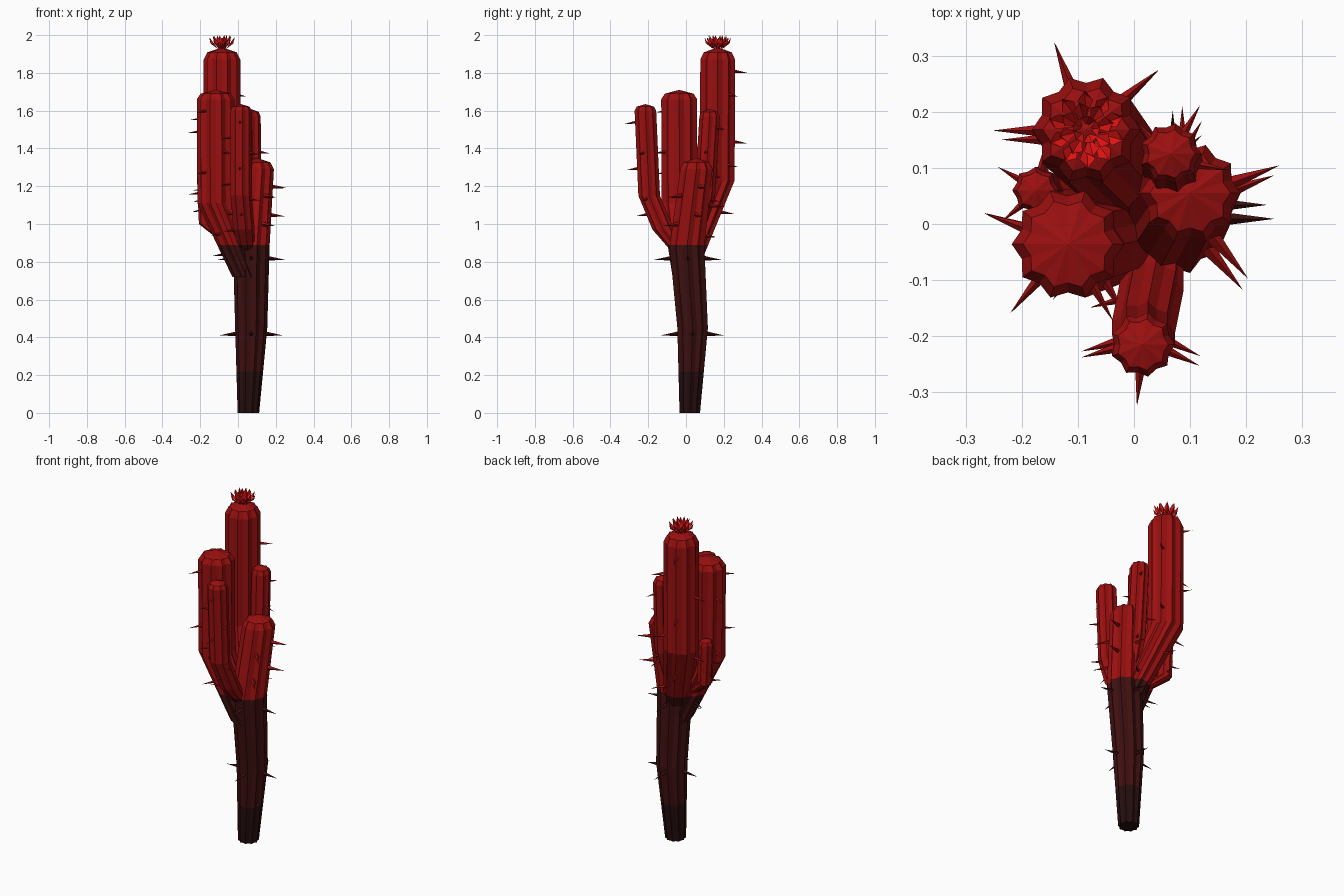
import bpy, bmesh
from math import sin, cos, pi, radians
from mathutils import Vector

old = bpy.data.objects.get("Cube")
if old:
    bpy.data.objects.remove(old, do_unlink=True)


def make_material(name, red, rest):
    color = (red, rest, rest, 1)
    mat = bpy.data.materials.new(name)
    mat.use_nodes = True
    mat.diffuse_color = color
    bsdf = mat.node_tree.nodes["Principled BSDF"]
    bsdf.inputs["Base Color"].default_value = color
    return mat


STEM_COLOURS = (
    make_material("charred base", 0.018, 0.004),
    make_material("dark red stem", 0.048, 0.005),
    make_material("red stem", 0.33, 0.005),
)
PETAL_COLOURS = (make_material("bright red petal", 0.78, 0.007),)
BANDS = (0.22, 0.89)  # heights where the stem colour changes
VALLEY = 0.86  # groove radius relative to rib radius


def finish(bm, name, materials):
    """Colour faces by height band and turn the bmesh into an object."""
    bmesh.ops.recalc_face_normals(bm, faces=bm.faces[:])
    if len(materials) > 1:
        for face in bm.faces:
            height = face.calc_center_median().z
            face.material_index = sum(height > band for band in BANDS)
    mesh = bpy.data.meshes.new(name)
    bm.to_mesh(mesh)
    bm.free()
    for material in materials:
        mesh.materials.append(material)
    obj = bpy.data.objects.new(name, mesh)
    bpy.context.collection.objects.link(obj)


def bridge(bm, lower, upper):
    """Join two equal loops of vertices with quads."""
    for i in range(len(lower)):
        bm.faces.new((lower[i - 1], lower[i], upper[i], upper[i - 1]))


def fan(bm, loop, apex):
    """Close a loop of vertices with triangles meeting at an apex."""
    for i in range(len(loop)):
        bm.faces.new((loop[i - 1], loop[i], apex))


def ribbed_stem(name, path, radii, ribs, cap):
    """Sweep a ribbed section along a path and close it with a bevelled low cone."""
    bm = bmesh.new()
    end = Vector(path[-1])
    centres = [Vector(p) for p in path] + [end + Vector((0, 0, cap * 0.6))]
    loops = []
    for centre, radius in zip(centres, radii + [radii[-1] * 0.8]):
        loop = []
        for i in range(ribs * 2):
            angle = pi * i / ribs
            reach = radius * (VALLEY if i % 2 else 1)
            offset = Vector((cos(angle), sin(angle), 0)) * reach
            loop.append(bm.verts.new(centre + offset))
        loops.append(loop)
    for lower, upper in zip(loops, loops[1:]):
        bridge(bm, lower, upper)
    bm.faces.new(loops[0])
    fan(bm, loops[-1], bm.verts.new(end + Vector((0, 0, cap))))
    for band in BANDS:
        geometry = bm.verts[:] + bm.edges[:] + bm.faces[:]
        bmesh.ops.bisect_plane(bm, geom=geometry, plane_co=(0, 0, band), plane_no=(0, 0, 1))
    finish(bm, name, STEM_COLOURS)


def point_on(path, radii, height):
    """Find the stem centre and radius at a height."""
    for i in range(len(path) - 1):
        start, end = Vector(path[i]), Vector(path[i + 1])
        if height <= end.z:
            break
    t = (height - start.z) / (end.z - start.z)
    return start.lerp(end, t), radii[i] + (radii[i + 1] - radii[i]) * t


def spines(name, path, radii, spots, length):
    """Four-sided spikes at (height, angle) spots on a stem."""
    bm = bmesh.new()
    up = Vector((0, 0, 1))
    for height, degrees in spots:
        centre, radius = point_on(path, radii, height)
        angle = radians(degrees)
        out = Vector((cos(angle), sin(angle), 0))
        side = up.cross(out)
        root = centre + out * radius * 0.8
        ring = [bm.verts.new(root + d * length * 0.16) for d in (side, up, -side, -up)]
        bm.faces.new(ring)
        fan(bm, ring, bm.verts.new(root + out * (length + radius * 0.2) - up * 0.01))
    finish(bm, name, STEM_COLOURS)


def outward_spots(facing, low, high, count):
    """Spread spots up a stem, cycling over its right, middle and left outer sides."""
    step = (high - low) / (count - 1)
    return [(low + step * i, facing + 70 * (i % 3 - 1)) for i in range(count)]


def arm(name, path, radius, ribs, cap, facing, count, length):
    """An upright arm that starts thinner inside the trunk, with spines outside."""
    radii = [radius * 0.75] + [radius] * (len(path) - 1)
    ribbed_stem(name, path, radii, ribs, cap)
    spots = outward_spots(facing, path[0][2] + 0.12, path[-1][2] - 0.06, count)
    spines(name + "_spines", path, radii, spots, length)


# Trunk, thinner at the foot, with two rings of spines below the arms
trunk = [(0.055, 0.02, 0), (0.07, 0.035, 0.45), (0.07, 0.005, 0.88), (0.1, 0.055, 1.29)]
trunk_radii = [0.057, 0.085, 0.097, 0.09]
ribbed_stem("trunk", trunk, trunk_radii, 10, 0.06)
trunk_spots = [(z, turn * 90) for z in (0.42, 0.82) for turn in range(4)]
spines("trunk_spines", trunk, trunk_radii,
       trunk_spots + outward_spots(20, 1, 1.2, 5), 0.085)

# Arms: path, radius, ribs, cap height, facing, spine count, spine length
tall_top = Vector((-0.085, 0.168, 1.87))
arm("tall_arm", [(0.045, 0.02, 0.82), (-0.085, 0.165, 1.23), tall_top],
    0.097, 10, 0.065, 110, 8, 0.07)
arm("thick_arm", [(0.045, 0, 0.72), (-0.115, -0.035, 1.11), (-0.118, -0.036, 1.66)],
    0.1, 10, 0.05, 230, 8, 0.06)
arm("front_arm", [(0.045, -0.03, 0.85), (0.03, -0.12, 0.97), (0.015, -0.195, 1.15),
                  (0.015, -0.215, 1.6)], 0.058, 9, 0.035, 265, 8, 0.055)
arm("back_arm", [(0.06, 0.03, 0.88), (0.07, 0.1, 1.15), (0.065, 0.125, 1.57)],
    0.055, 9, 0.04, 60, 5, 0.05)
arm("side_bud", [(-0.05, 0.015, 0.9), (-0.165, 0.058, 1), (-0.175, 0.06, 1.24)],
    0.042, 8, 0.03, 150, 4, 0.045)

# Flower: rings of pointed, cupped petals on the tallest arm
flower = bmesh.new()
for count, spread, height in ((10, 0.07, 0.062), (8, 0.05, 0.075), (5, 0.025, 0.06)):
    for i in range(count):
        angle = 2 * pi * i / count + spread * 5
        out = Vector((cos(angle), sin(angle), 0))
        side = Vector((-out.y, out.x, 0)) * 0.014
        seat = tall_top + Vector((0, 0, 0.055))
        rise = Vector((0, 0, height))
        root = flower.verts.new(seat + out * spread * 0.3)
        keel = flower.verts.new(seat + out * spread * 0.9 + rise * 0.5)
        tip = flower.verts.new(seat + out * spread + rise)
        for sign in (-1, 1):
            edge = flower.verts.new(seat + out * spread * 0.75 + rise * 0.55 + side * sign)
            flower.faces.new((root, keel, edge))
            flower.faces.new((keel, tip, edge))
finish(flower, "flower", PETAL_COLOURS)
